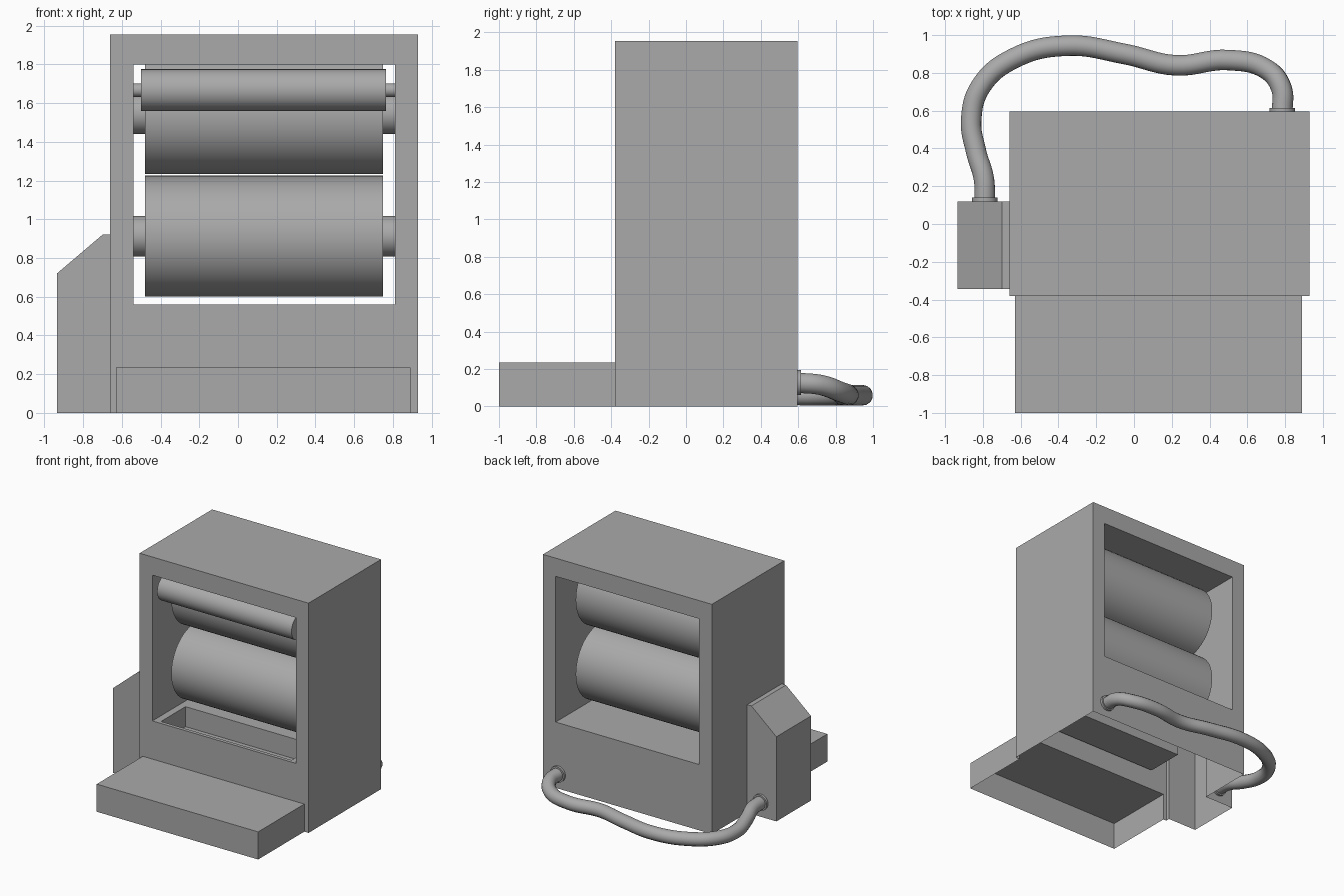
import bpy, bmesh
from math import pi
from mathutils import Vector

cube = bpy.data.objects.get("Cube")
if cube:
    bpy.data.objects.remove(cube, do_unlink=True)

grey = bpy.data.materials.new("plain grey")
grey.use_nodes = True
grey.diffuse_color = (0.4, 0.4, 0.4, 1)
grey.node_tree.nodes["Principled BSDF"].inputs["Base Color"].default_value = (0.4, 0.4, 0.4, 1)


def prism(name, outline, y0, y1):
    """Extrude an x-z outline from y0 to y1."""
    bm = bmesh.new()
    face = bm.faces.new([bm.verts.new((x, y0, z)) for x, z in outline])
    out = bmesh.ops.extrude_face_region(bm, geom=[face])["geom"]
    verts = [v for v in out if isinstance(v, bmesh.types.BMVert)]
    bmesh.ops.translate(bm, verts=verts, vec=(0, y1 - y0, 0))
    bmesh.ops.recalc_face_normals(bm, faces=bm.faces)
    mesh = bpy.data.meshes.new(name)
    bm.to_mesh(mesh)
    bm.free()
    mesh.materials.append(grey)
    ob = bpy.data.objects.new(name, mesh)
    bpy.context.collection.objects.link(ob)
    return ob


def box(name, x0, x1, y0, y1, z0, z1):
    return prism(name, [(x0, z0), (x1, z0), (x1, z1), (x0, z1)], y0, y1)


def activate(ob):
    bpy.ops.object.select_all(action="DESELECT")
    bpy.context.view_layer.objects.active = ob
    ob.select_set(True)


def combine(target, tool, operation):
    """Apply a boolean and discard the tool object."""
    activate(target)
    mod = target.modifiers.new("combine", "BOOLEAN")
    mod.operation, mod.solver, mod.object = operation, "EXACT", tool
    bpy.ops.object.modifier_apply(modifier=mod.name)
    bpy.data.objects.remove(tool, do_unlink=True)


def cylinder(name, start, end, radius, sides=48):
    a, b = Vector(start), Vector(end)
    bpy.ops.mesh.primitive_cylinder_add(vertices=sides, radius=radius,
                                        depth=(b - a).length, location=(a + b) / 2)
    ob = bpy.context.object
    ob.name = name
    ob.rotation_euler = (b - a).to_track_quat("Z", "Y").to_euler()
    ob.data.materials.append(grey)
    bpy.ops.object.shade_smooth_by_angle(angle=pi / 6)
    return ob


# Housing: cabinet, front tray and side box merged into one shell
LOW = -0.1
housing = box("housing", -0.66, 0.93, -0.38, 0.595, LOW, 1.955)
combine(housing, box("front_tray", -0.63, 0.89, -1, -0.2, LOW, 0.235), "UNION")
side = [(-0.935, LOW), (-0.6, LOW), (-0.6, 0.92), (-0.70, 0.92), (-0.935, 0.72)]
combine(housing, prism("side_box", side, -0.345, 0.12), "UNION")

# Window through the cabinet and the trough sunk in its sill
combine(housing, box("window", -0.54, 0.81, -0.6, 0.8, 0.56, 1.80), "DIFFERENCE")
combine(housing, box("trough", -0.48, 0.75, -0.35, -0.02, 0.39, 0.7), "DIFFERENCE")

# Open underside
bm = bmesh.new()
bm.from_mesh(housing.data)
bmesh.ops.bisect_plane(bm, geom=bm.verts[:] + bm.edges[:] + bm.faces[:],
                       plane_co=(0, 0, 0), plane_no=(0, 0, 1), clear_inner=True)
bm.to_mesh(housing.data)
bm.free()

# Rollers with their axles: name, y, z, radius, axle radius, ends
for name, y, z, r, axle, x0, x1 in (
        ("lower_roller", 0.10, 0.913, 0.312, 0.105, -0.48, 0.75),
        ("upper_roller", 0.10, 1.545, 0.312, 0.105, -0.48, 0.75),
        ("feed_roller", -0.265, 1.667, 0.108, 0.035, -0.50, 0.765)):
    cylinder(name, (x0, y, z), (x1, y, z), r, 64)
    cylinder(name + "_axle", (-0.54, y, z), (0.81, y, z), axle, 32)

# Hose from the cabinet back round to the side box
path = [(0.785, 0.59, 0.127), (0.78, 0.72, 0.115), (0.70, 0.82, 0.08), (0.5, 0.868, 0.062),
        (0.22, 0.84, 0.06), (-0.05, 0.9, 0.06), (-0.35, 0.944, 0.06), (-0.63, 0.88, 0.06),
        (-0.81, 0.73, 0.06), (-0.862, 0.55, 0.065), (-0.835, 0.38, 0.09),
        (-0.795, 0.24, 0.12), (-0.79, 0.11, 0.127)]
curve = bpy.data.curves.new("hose", "CURVE")
curve.dimensions = "3D"
curve.bevel_depth, curve.bevel_resolution, curve.resolution_u = 0.055, 5, 8
spline = curve.splines.new("BEZIER")
spline.bezier_points.add(len(path) - 1)
for point, co in zip(spline.bezier_points, path):
    point.co = co
    point.handle_left_type = point.handle_right_type = "AUTO"
curve.materials.append(grey)
hose = bpy.data.objects.new("hose", curve)
bpy.context.collection.objects.link(hose)
activate(hose)
bpy.ops.object.convert(target="MESH")
bpy.ops.object.shade_smooth_by_angle(angle=pi / 3)

# Collars at both hose ends
for name, x, y in (("cabinet_collar", 0.785, 0.595), ("side_box_collar", -0.79, 0.12)):
    cylinder(name, (x, y - 0.005, 0.127), (x, y + 0.02, 0.127), 0.067, 32)
